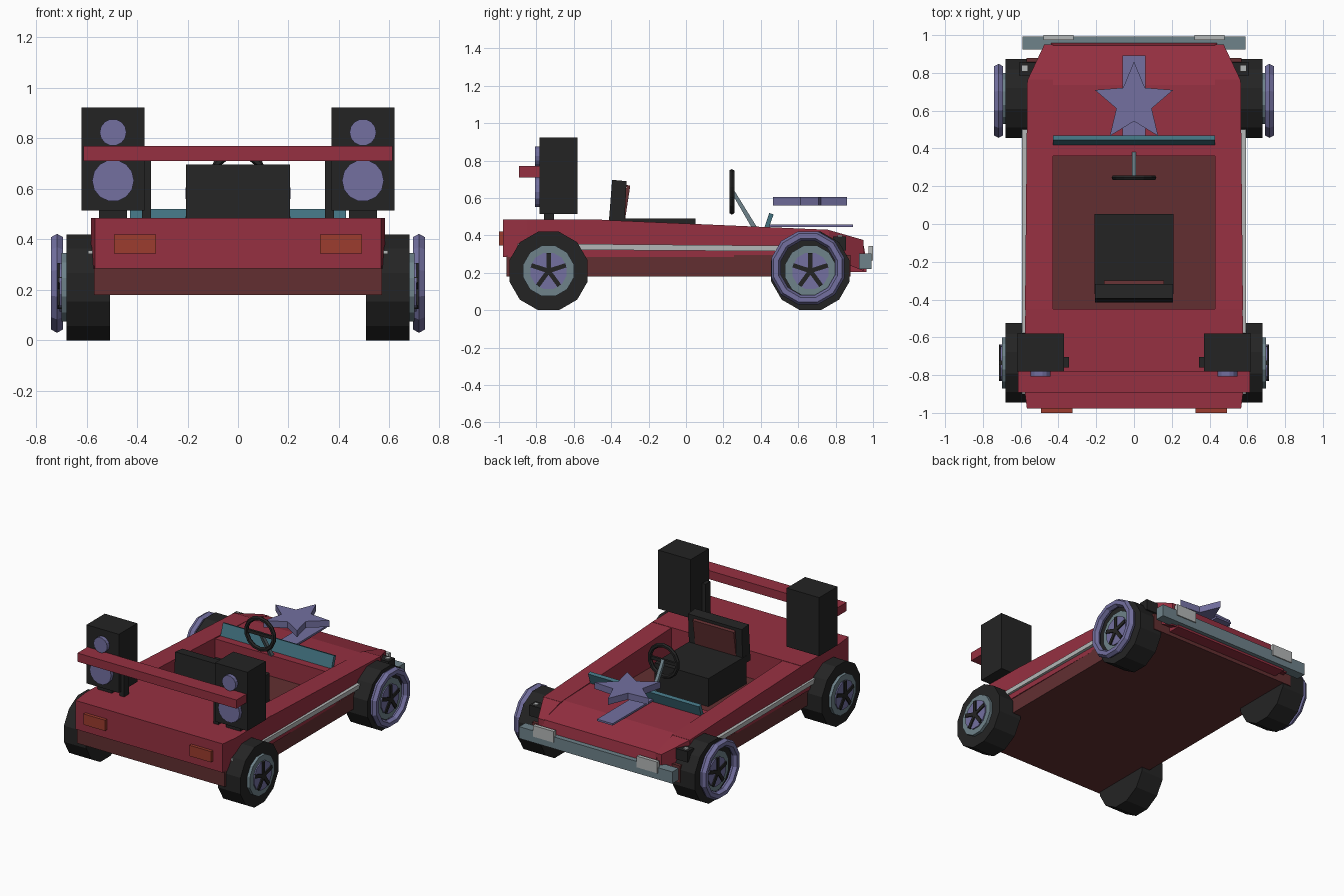
import bpy, bmesh, math
from mathutils import Matrix, Vector

if "Cube" in bpy.data.objects:
    bpy.data.objects.remove(bpy.data.objects["Cube"])


def mat(name, rgb):
    m = bpy.data.materials.new(name)
    m.diffuse_color = [(c / 255 / 12.92 if c < 11 else ((c / 255 + 0.055) / 1.055) ** 2.4) for c in rgb] + [1]
    m.use_nodes = True
    m.node_tree.nodes["Principled BSDF"].inputs["Base Color"].default_value = m.diffuse_color
    return m


RED = mat("body red", (150, 48, 65))
BROWN = mat("dark maroon", (98, 47, 49))
BLACK = mat("soft black", (36, 36, 36))
PURPLE = mat("muted purple", (115, 112, 160))
GREY = mat("blue grey", (110, 130, 138))
TEAL = mat("teal glass", (66, 114, 128))
ORANGE = mat("orange lamp", (156, 60, 46))
WHITE = mat("pale grey", (180, 183, 183))


def finish(bm, name, m):
    bmesh.ops.recalc_face_normals(bm, faces=bm.faces)
    me = bpy.data.meshes.new(name)
    bm.to_mesh(me)
    bm.free()
    me.materials.append(m)
    ob = bpy.data.objects.new(name, me)
    bpy.context.collection.objects.link(ob)
    return ob


def box(name, x, y, z, m):
    bm = bmesh.new()
    bmesh.ops.create_cube(bm, size=1)
    for v in bm.verts:
        v.co = [(a[0] + a[1]) / 2 + c * (a[1] - a[0]) for a, c in zip((x, y, z), v.co)]
    return finish(bm, name, m)


def prism(name, bottom, top, m):
    # joins two matching outlines with side faces and caps
    bm = bmesh.new()
    a = [bm.verts.new(p) for p in bottom]
    b = [bm.verts.new(p) for p in top]
    n = len(a)
    bm.faces.new(a)
    bm.faces.new(b)
    for i in range(n):
        bm.faces.new((a[i], a[(i + 1) % n], b[(i + 1) % n], b[i]))
    return finish(bm, name, m)


def side_profile(name, pts, x0, x1, m):
    return prism(name, [(x0, y, z) for y, z in pts], [(x1, y, z) for y, z in pts], m)


def cyl(name, c, r, depth, axis, n, m):
    bm = bmesh.new()
    bmesh.ops.create_cone(bm, cap_ends=True, segments=n, radius1=r, radius2=r, depth=depth)
    rot = Matrix.Rotation(math.pi / n, 4, 'Z')
    turn = Vector((0, 0, 1)).rotation_difference(Vector(axis)).to_matrix().to_4x4()
    bm.transform(Matrix.Translation(c) @ turn @ rot)
    return finish(bm, name, m)


def ring(name, c, R, r, n, k, turn, m):
    bm = bmesh.new()
    g = []
    for i in range(n):
        a = 2 * math.pi * (i + 0.5) / n
        g.append([bm.verts.new(((R + r * math.cos(t)) * math.cos(a), (R + r * math.cos(t)) * math.sin(a), r * math.sin(t)))
                  for t in [2 * math.pi * j / k for j in range(k)]])
    for i in range(n):
        for j in range(k):
            bm.faces.new((g[i][j], g[(i + 1) % n][j], g[(i + 1) % n][(j + 1) % k], g[i][(j + 1) % k]))
    bm.transform(Matrix.Translation(c) @ turn)
    return finish(bm, name, m)


# chassis and floor
box("chassis", (-0.57, 0.57), (-0.96, 0.88), (0.18, 0.295), BROWN)

# rear deck, narrowing slightly to the tail
deck = [(-0.575, -0.45), (0.575, -0.45), (0.583, -0.85), (0.567, -0.978), (-0.567, -0.978), (-0.583, -0.85)]
prism("rear_deck", [(x, y, 0.285) for x, y in deck], [(x, y, 0.485) for x, y in deck], RED)

# hood with sloping nose, plus dashboard block
side_profile("hood", [(0.36, 0.285), (0.36, 0.44), (0.735, 0.43), (0.945, 0.375), (0.965, 0.26), (0.965, 0.205), (0.87, 0.205)],
             -0.44, 0.44, RED)

for s in (-1, 1):
    tag = "left" if s < 0 else "right"

    def sx(a, b):
        return (s * a, s * b)

    # side rail and tapered front fender
    rail = [(-0.455, 0.285), (0.765, 0.285), (0.765, 0.43), (-0.455, 0.483)]
    prism(tag + "_side_rail", [(s * 0.428, y, z) for y, z in rail],
          [(s * (0.577 - 0.012 * (y > 0)), y, z) for y, z in rail], RED)
    f = [(0.43, 0.76, 0.43), (0.565, 0.76, 0.43), (0.475, 0.95, 0.375), (0.43, 0.95, 0.375)]
    prism(tag + "_front_fender", [(s * x, y, 0.285 if y < 0.9 else 0.21) for x, y, z in f],
          [(s * x, y, z) for x, y, z in f], RED)
    # side stripe
    st = [(-0.9, 0.325), (0.53, 0.315), (0.53, 0.345), (-0.9, 0.357)]
    side_profile(tag + "_side_stripe", st, s * 0.56, s * 0.592, WHITE)
    # lamps
    box(tag + "_tail_lamp", sx(0.325, 0.492), (-1.0, -0.97), (0.345, 0.42), ORANGE)
    box(tag + "_head_lamp", sx(0.32, 0.478), (0.975, 1.0), (0.265, 0.343), WHITE)
    box(tag + "_marker_housing", sx(0.505, 0.61), (0.785, 0.855), (0.32, 0.395), BLACK)
    box(tag + "_marker_lamp", sx(0.565, 0.592), (0.81, 0.838), (0.39, 0.402), WHITE)

    # speakers
    box(tag + "_speaker", sx(0.37, 0.62), (-0.782, -0.58), (0.515, 0.923), BLACK)
    box(tag + "_speaker_post", sx(0.44, 0.55), (-0.76, -0.705), (0.47, 0.52), BLACK)
    box(tag + "_speaker_bracket", sx(0.345, 0.38), (-0.76, -0.705), (0.48, 0.71), BLACK)
    cyl(tag + "_woofer", (s * 0.495, -0.793, 0.633), 0.083, 0.03, (0, -1, 0), 14, PURPLE)
    cyl(tag + "_tweeter", (s * 0.495, -0.793, 0.824), 0.053, 0.03, (0, -1, 0), 14, PURPLE)

    # wheels
    for end, y in (("rear", -0.735), ("front", 0.665)):
        n = f"{end}_{tag}_"
        cyl(n + "tyre", (s * 0.594, y, 0.21), 0.217, 0.172, (1, 0, 0), 12, BLACK)
        cyl(n + "rim", (s * 0.685, y, 0.21), 0.14, 0.03, (1, 0, 0), 12, GREY)
        cyl(n + "hub", (s * 0.695, y, 0.21), 0.1, 0.026, (1, 0, 0), 12, PURPLE)
        for i in range(5):
            sp = box(f"{n}spoke_{i}", sx(0.70, 0.716), (-0.012, 0.012), (-0.008, 0.097), BLACK)
            sp.data.transform(Matrix.Translation((0, y, 0.21)) @ Matrix.Rotation(i * math.tau / 5, 4, 'X'))
    # raised ring on the front wheels
    ring(tag + "_wheel_ring", (s * 0.717, 0.652, 0.226), 0.176, 0.027, 12, 6,
         Matrix.Rotation(math.pi / 2, 4, 'Y'), PURPLE)

# front bumper
box("front_bumper", (-0.59, 0.59), (0.925, 0.993), (0.22, 0.302), GREY)

# rear wing bar
box("rear_wing", (-0.613, 0.613), (-0.892, -0.782), (0.71, 0.77), RED)

# seat
box("seat_cushion", (-0.208, 0.208), (-0.37, 0.052), (0.295, 0.49), BLACK)
side_profile("seat_back", [(-0.415, 0.44), (-0.33, 0.44), (-0.318, 0.69), (-0.395, 0.697)], -0.207, 0.207, BLACK)
side_profile("seat_pad", [(-0.335, 0.49), (-0.325, 0.49), (-0.298, 0.665), (-0.318, 0.67)], -0.158, 0.158, BROWN)

# low windscreen
side_profile("windscreen", [(0.415, 0.43), (0.44, 0.43), (0.468, 0.512), (0.445, 0.52)], -0.428, 0.428, TEAL)

# steering wheel and column
ring("steering_wheel", (0, 0.245, 0.633), 0.107, 0.015, 14, 6, Matrix.Rotation(math.pi / 2, 4, 'X'), BLACK)
box("steering_spoke", (-0.1, 0.1), (0.237, 0.253), (0.622, 0.644), BLACK)
side_profile("steering_column", [(0.245, 0.625), (0.255, 0.645), (0.385, 0.435), (0.355, 0.435)], -0.011, 0.011, GREY)

# hood stripe and star
box("hood_stripe", (-0.06, 0.06), (0.44, 0.893), (0.445, 0.458), PURPLE)
star = []
for i in range(10):
    a = math.pi / 2 + i * math.pi / 5
    r = 0.218 if i % 2 == 0 else 0.098
    star.append((r * math.cos(a), 0.642 + r * math.sin(a)))
prism("hood_star", [(x, y, 0.56) for x, y in star], [(x, y, 0.605) for x, y in star], PURPLE)
